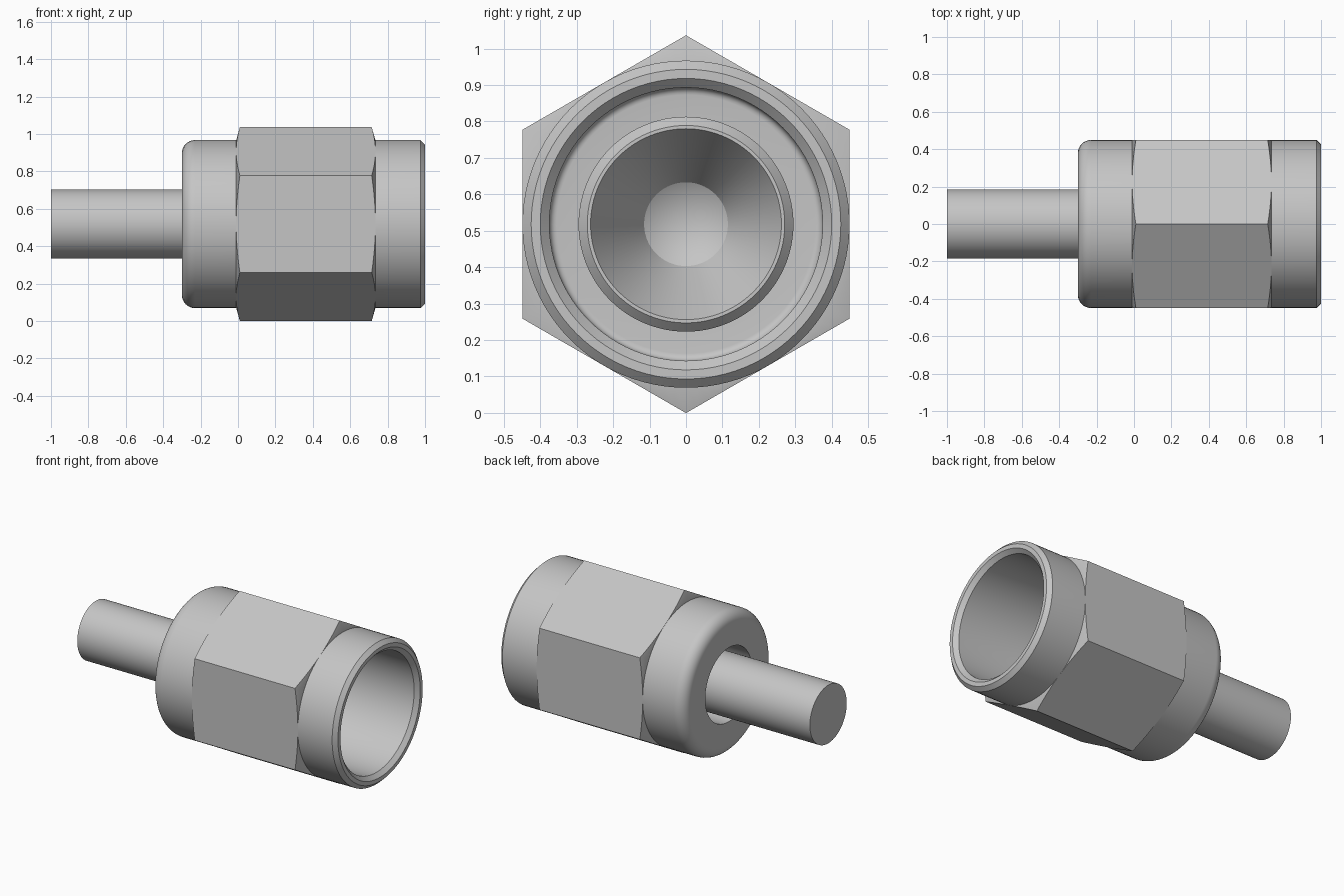
import bpy, bmesh
from math import pi, cos, sin, radians

cube = bpy.data.objects.get("Cube")
if cube:
    bpy.data.objects.remove(cube)

SEG = 96
AXIS_Z = 0.518      # height of the common axis
FLAT = 0.449        # half the width across the hexagon flats

steel = bpy.data.materials.new("light grey steel")
steel.use_nodes = True
steel.diffuse_color = (0.56, 0.56, 0.56, 1)
steel.node_tree.nodes["Principled BSDF"].inputs["Base Color"].default_value = (0.56, 0.56, 0.56, 1)


def ring_body(name, section, closed):
    """Sweep section(angle) -> [(x, radius)] around the x axis."""
    bm = bmesh.new()
    rings = []
    for i in range(SEG):
        a = 2 * pi * i / SEG
        rings.append([bm.verts.new((x, r * sin(a), AXIS_Z + r * cos(a)))
                      for x, r in section(a)])
    count = len(rings[0])
    for i in range(SEG):
        p, q = rings[i], rings[(i + 1) % SEG]
        for j in range(count if closed else count - 1):
            k = (j + 1) % count
            bm.faces.new((p[j], p[k], q[k], q[j]))
    # Collapse points lying on the axis
    bmesh.ops.remove_doubles(bm, verts=bm.verts, dist=1e-5)
    bmesh.ops.recalc_face_normals(bm, faces=bm.faces)
    mesh = bpy.data.meshes.new(name)
    bm.to_mesh(mesh)
    bm.free()
    mesh.materials.append(steel)
    obj = bpy.data.objects.new(name, mesh)
    bpy.context.collection.objects.link(obj)
    bpy.ops.object.select_all(action='DESELECT')
    obj.select_set(True)
    bpy.context.view_layer.objects.active = obj
    bpy.ops.object.shade_smooth_by_angle(angle=radians(20))
    return obj


def fillet(x, r, size, start, end, steps=8):
    """Points of a rounded corner centred on (x, r)."""
    return [(x + size * cos(start + (end - start) * i / steps),
             r + size * sin(start + (end - start) * i / steps)) for i in range(steps + 1)]


# Nut sleeve: rounded back edge, chamfered mouth, deep bore and rear hole
sleeve = ([(-0.3, 0.235)]
          + fillet(-0.23, FLAT - 0.07, 0.07, pi, pi / 2)
          + [(0.976, FLAT), (1.0, 0.425), (1.0, 0.4), (0.975, 0.375)]
          + fillet(0.17, 0.355, 0.02, pi / 2, pi, 5)
          + [(0.15, 0.235)])
ring_body("nut_sleeve", lambda a: sleeve, True)


# Hexagon with conical chamfers at both ends
def hex_section(a):
    r = FLAT / cos((a % (pi / 3)) - pi / 6)
    cut = 0.02 * (r - FLAT) / 0.069
    return [(-0.01, 0.42), (-0.01, FLAT - 0.002), (-0.01 + cut, r),
            (0.735 - cut, r), (0.735, FLAT - 0.002), (0.735, 0.42)]


ring_body("hexagon_grip", hex_section, True)

# Solid stem with a flared head and a conical seat
stem = [(-1.0, 0), (-1.0, 0.185), (-0.12, 0.185), (-0.12, 0.236), (0.1, 0.236),
        (0.15, 0.295), (0.36, 0.295), (0.385, 0.271), (0.385, 0.262),
        (0.13, 0.115), (0.06, 0)]
ring_body("stem_with_seat", lambda a: stem, False)
